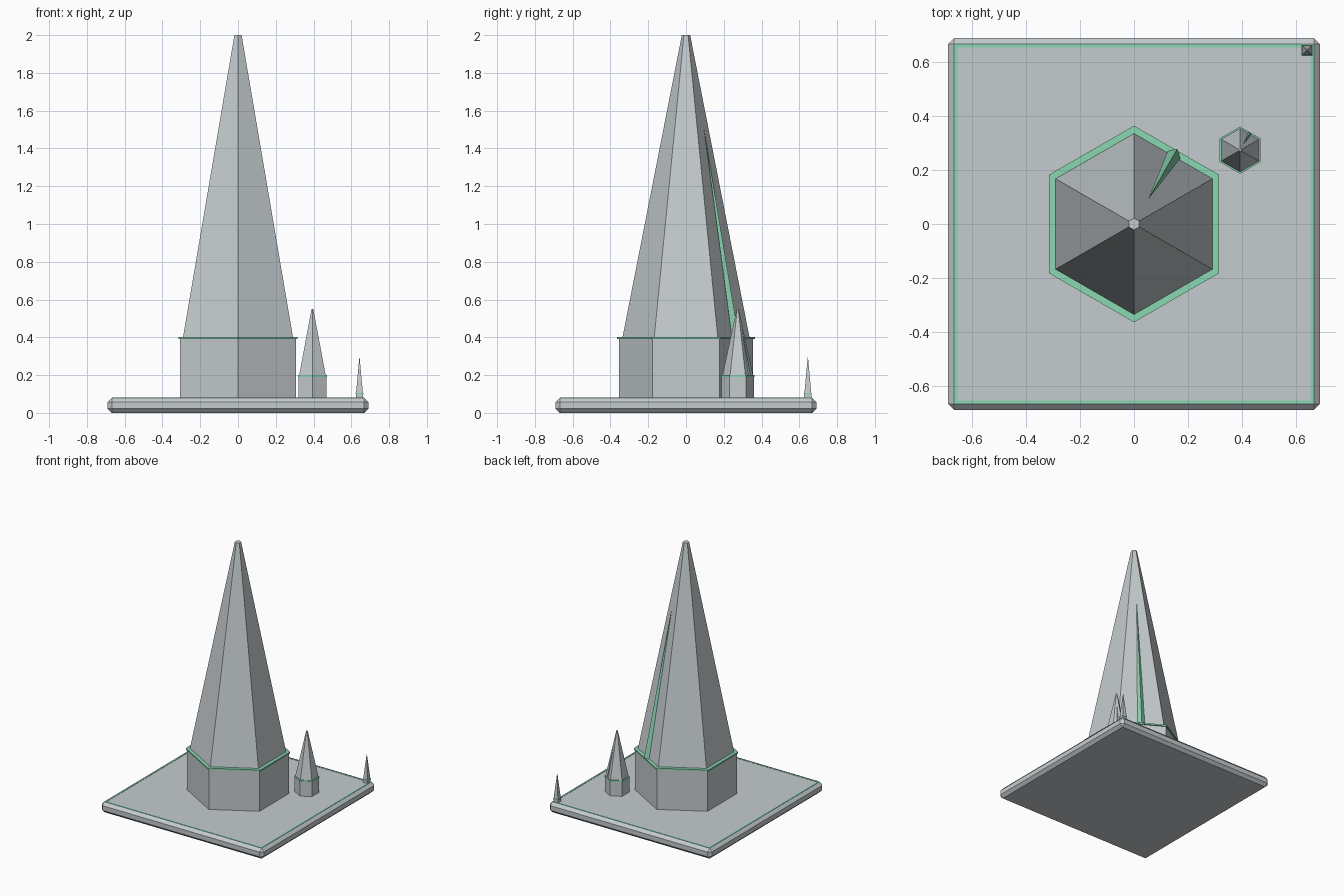
import bpy, bmesh, math
from mathutils import Vector

if "Cube" in bpy.data.objects:
    bpy.data.objects.remove(bpy.data.objects["Cube"])


def material(name, rgb):
    m = bpy.data.materials.new(name)
    m.diffuse_color = (*rgb, 1)
    m.use_nodes = True
    m.node_tree.nodes["Principled BSDF"].inputs["Base Color"].default_value = m.diffuse_color
    return m


GREY = material("pale_grey", (0.56, 0.60, 0.62))
GREEN = material("mint_green", (0.26, 0.68, 0.45))


def add_object(name, bm, mat):
    bmesh.ops.recalc_face_normals(bm, faces=bm.faces)
    mesh = bpy.data.meshes.new(name)
    bm.to_mesh(mesh)
    bm.free()
    mesh.materials.append(mat)
    ob = bpy.data.objects.new(name, mesh)
    bpy.context.collection.objects.link(ob)
    return ob


def frustum(name, mat, centre, sides, r0, r1, z0, z1, turn):
    """Flat-sided tapered prism with its first corner at angle turn."""
    bm = bmesh.new()
    rings = []
    for r, z in ((r0, z0), (r1, z1)):
        ring = []
        for i in range(sides):
            a = turn + i * math.tau / sides
            ring.append(bm.verts.new((centre[0] + r * math.cos(a),
                                      centre[1] + r * math.sin(a), z)))
        rings.append(ring)
    for i in range(sides):
        j = (i + 1) % sides
        bm.faces.new((rings[0][i], rings[0][j], rings[1][j], rings[1][i]))
    bm.faces.new(rings[0][::-1])
    bm.faces.new(rings[1])
    return add_object(name, bm, mat)


def fin(name, centre, s, z0, z1):
    """Three-sided sliver lying up the back right face of a spire."""
    out = Vector((0.5, math.sqrt(0.75), 0))
    side = Vector((-out.y, out.x, 0))
    c = Vector((centre[0], centre[1], 0))
    bm = bmesh.new()
    v = [bm.verts.new(c + out * r * s + side * w * s + Vector((0, 0, z)))
         for r, w, z in ((0.296, 0.027, z0), (0.296, -0.027, z0),
                         (0.322, 0, z0), (0.107, 0, z1))]
    for tri in ((0, 1, 2), (0, 1, 3), (1, 2, 3), (2, 0, 3)):
        bm.faces.new([v[i] for i in tri])
    add_object(name, bm, GREEN)


# Bevelled square base slab
bm = bmesh.new()
bmesh.ops.create_cube(bm, size=1)
for v in bm.verts:
    v.co = (v.co.x * 1.38, v.co.y * 1.38, (v.co.z + 0.5) * 0.08)
bmesh.ops.bevel(bm, geom=bm.edges[:], offset=0.022, segments=1,
                affect='EDGES', profile=0.5)
add_object("base_slab", bm, GREY)

# Thin painted border round the top of the base
bm = bmesh.new()
loops = []
for h, z in ((0.668, 0.0795), (0.668, 0.082), (0.655, 0.082), (0.655, 0.0795)):
    loops.append([bm.verts.new((x * h, y * h, z))
                  for x, y in ((-1, -1), (1, -1), (1, 1), (-1, 1))])
for k in range(4):
    a, b = loops[k], loops[(k + 1) % 4]
    for i in range(4):
        j = (i + 1) % 4
        bm.faces.new((a[i], a[j], b[j], b[i]))
add_object("base_border", bm, GREEN)

# Large and small six-sided towers: plinth, band, spire and fin
HEX = math.pi / 2
for label, c, s, zb, zt, zf in (("large", (0, 0), 1.0, 0.39, 2.0, 1.52),
                                ("small", (0.394, 0.274), 0.24, 0.19, 0.55, 0.445)):
    frustum(label + "_plinth", GREY, c, 6, 0.355 * s, 0.355 * s, 0.08, zb, HEX)
    frustum(label + "_band", GREEN, c, 6, 0.365 * s, 0.365 * s, zb, zb + 0.011, HEX)
    frustum(label + "_spire", GREY, c, 6, 0.336 * s, 0.022 * s, zb + 0.011, zt, HEX)
    fin(label + "_fin", c, s, zb + 0.011, zf)

# Tiny four-sided spike in the back right corner
corner = (0.643, 0.645)
Q = math.pi / 4
D = math.sqrt(2)
frustum("corner_plinth", GREY, corner, 4, 0.019 * D, 0.019 * D, 0.08, 0.10, Q)
frustum("corner_band", GREEN, corner, 4, 0.0205 * D, 0.0205 * D, 0.10, 0.106, Q)
frustum("corner_spike", GREY, corner, 4, 0.018 * D, 0.001 * D, 0.106, 0.292, Q)
